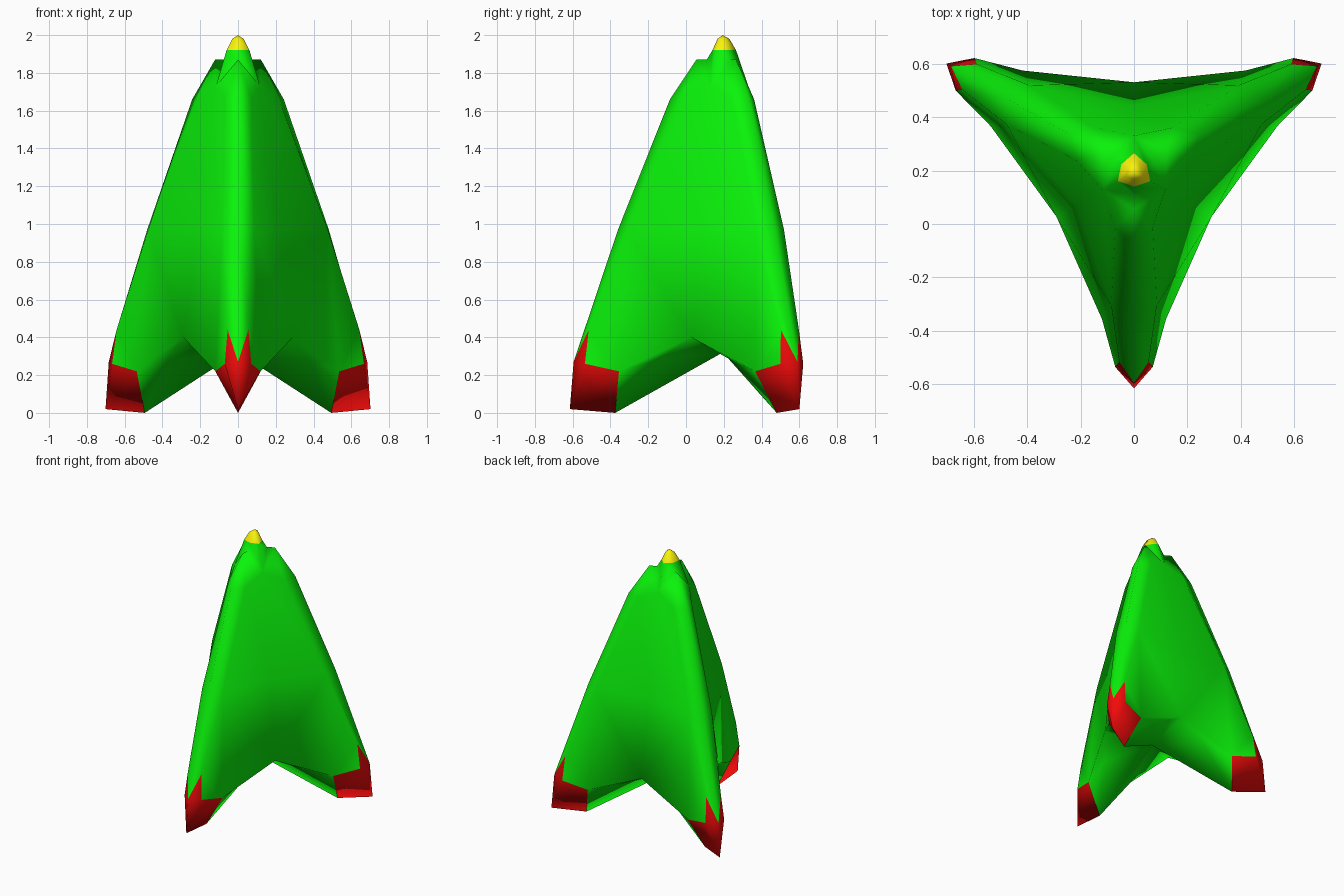
import bpy, bmesh, math

if "Cube" in bpy.data.objects:
    bpy.data.objects.remove(bpy.data.objects["Cube"])

AXIS_Y = 0.195  # the three fins repeat around this vertical axis


def valley(r, z):
    """Point on the mirror line between two neighbouring fins."""
    return (r * math.sin(math.pi / 3), r * math.cos(math.pi / 3), z)


# Key points of half a fin: (sideways, outward from axis, height)
P = {
    # ridge line down the outer edge
    "ridge_top": (0, .14, 1.87), "ridge_a": (0, .28, 1.66),
    "ridge_b": (0, .555, .97), "ridge_low": (0, .79, .27),
    # shoulder beside the ridge
    "edge_a": (.07, .21, 1.66), "edge_b": (.085, .50, .97),
    "edge_low": (.055, .71, .44),
    # foot
    "toe": (0, .81, .02), "heel": (0, .57, 0),
    "ankle": (.07, .73, .26), "rear": (.12, .55, .22),
    # arch and valley
    "arch": (.15, .345, .28), "valley_low": valley(.335, .40),
    "valley_mid": valley(.245, .97), "valley_top": valley(.135, 1.73),
    "under": (0, 0, .32),
    # neck and tip
    "neck": (0, .085, 1.87), "tip_fin": (0, .055, 1.92),
    "tip_valley": valley(.07, 1.92), "cap_fin": (0, .028, 1.98),
    "cap_valley": valley(.035, 1.98), "apex": (0, 0, 2.0),
}

BODY = [
    "ridge_top ridge_a edge_a", "ridge_a ridge_b edge_b edge_a",
    "ridge_b ridge_low edge_low edge_b",
    "edge_low ankle rear", "edge_b edge_low rear",
    "edge_b rear valley_low", "edge_b valley_low valley_mid",
    "edge_a edge_b valley_mid valley_top",
    "ridge_top edge_a valley_top", "neck ridge_top valley_top",
    "tip_fin neck valley_top tip_valley", "rear arch valley_low",
    "heel arch rear", "heel under arch", "under valley_low arch",
]
FEET = ["ridge_low toe ankle", "ridge_low ankle edge_low",
        "toe heel rear ankle"]
TIP = ["cap_fin tip_fin tip_valley cap_valley", "apex cap_fin cap_valley"]
PARTS = [("finned_body", BODY, (.003, .9, .003, 1)),
         ("feet", FEET, (.9, .003, .003, 1)),
         ("nose_tip", TIP, (.95, .9, .003, 1))]

# Whole closed shell: three fins, each mirrored
shell = bmesh.new()
for fin in range(3):
    a = math.radians(-90 + 120 * fin)
    for side in (1, -1):
        verts = {}
        for name, (lat, out, z) in P.items():
            lat *= side
            verts[name] = shell.verts.new((
                out * math.cos(a) - lat * math.sin(a),
                out * math.sin(a) + lat * math.cos(a) + AXIS_Y, z))
        for index, (_, faces, _) in enumerate(PARTS):
            for face in faces:
                loop = [verts[n] for n in face.split()]
                shell.faces.new(loop[::side]).material_index = index
bmesh.ops.remove_doubles(shell, verts=shell.verts, dist=1e-4)
bmesh.ops.recalc_face_normals(shell, faces=shell.faces)
shell.normal_update()

# Split the shell into its coloured parts, shading smoothly across the joins
for index, (name, _, colour) in enumerate(PARTS):
    bm = shell.copy()
    bm.normal_update()
    others = [f for f in bm.faces if f.material_index != index]
    bmesh.ops.delete(bm, geom=others, context='FACES')
    for f in bm.faces:
        f.material_index = 0
        f.smooth = True
    normals = [v.normal.copy() for v in bm.verts]
    mesh = bpy.data.meshes.new(name)
    bm.to_mesh(mesh)
    bm.free()
    mesh.normals_split_custom_set_from_vertices(normals)
    mat = bpy.data.materials.new(name + "_colour")
    mat.diffuse_color = colour
    mat.use_nodes = True
    mat.node_tree.nodes["Principled BSDF"].inputs["Base Color"].default_value = mat.diffuse_color
    mesh.materials.append(mat)
    obj = bpy.data.objects.new(name, mesh)
    bpy.context.collection.objects.link(obj)
shell.free()
